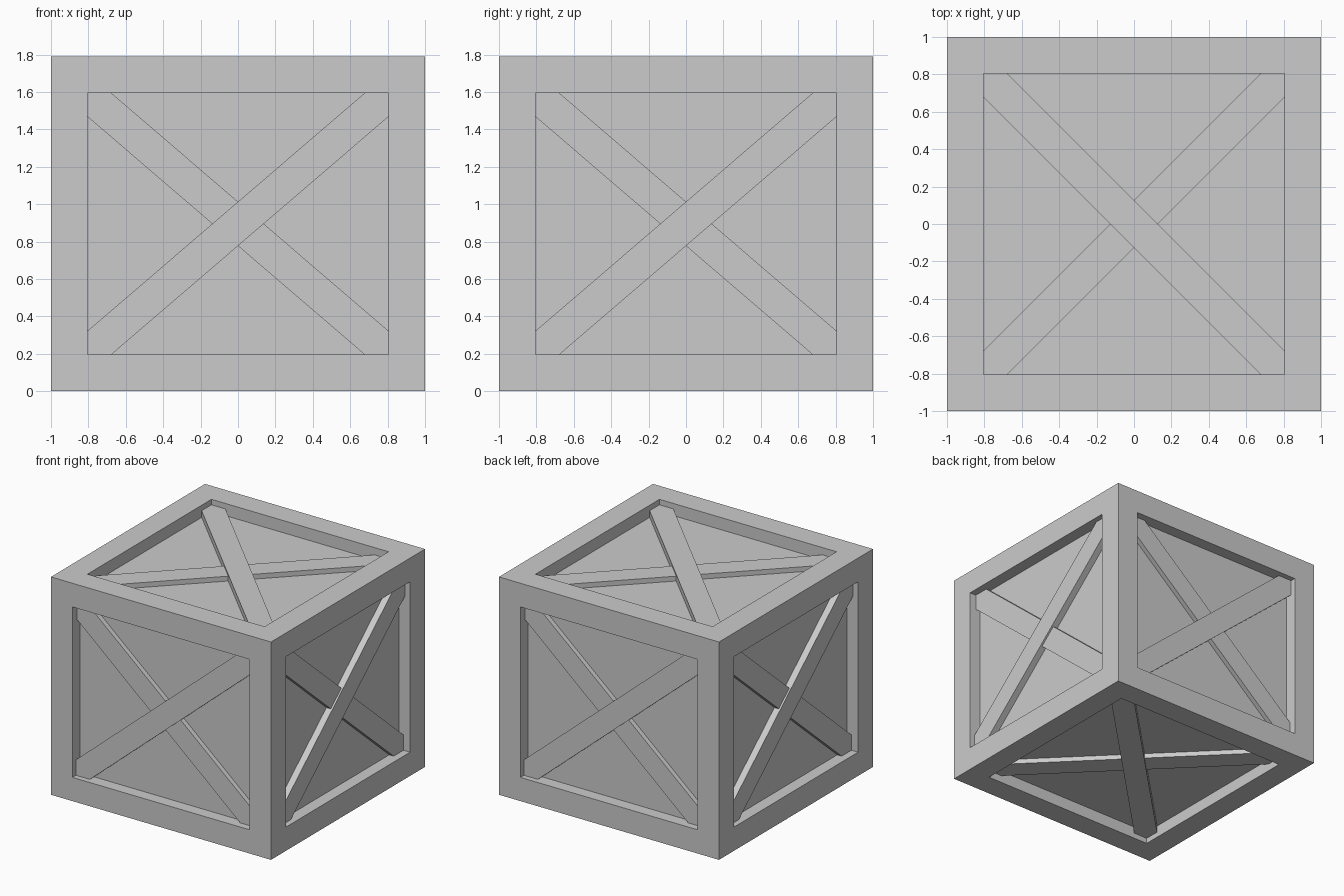
import bpy, bmesh
from mathutils import Matrix, Vector

cube = bpy.data.objects.get("Cube")
if cube:
    bpy.data.objects.remove(cube)

SIZE = Vector((2.0, 2.0, 1.79))
CENTRE = Vector((0, 0, SIZE.z / 2))
BORDER = 0.195      # frame width
RECESS = 0.1        # panel depth below the frame
UPPER, LOWER = 0.045, 0.06   # brace depths below the frame
TRIM = 0.127        # length of the trimmed brace ends along the frame

grey = bpy.data.materials.new("crate_grey")
grey.use_nodes = True
GREY = (0.6, 0.6, 0.6, 1)
grey.diffuse_color = GREY
grey.node_tree.nodes["Principled BSDF"].inputs["Base Color"].default_value = GREY


def finish(name, bm):
    bmesh.ops.recalc_face_normals(bm, faces=bm.faces)
    mesh = bpy.data.meshes.new(name)
    bm.to_mesh(mesh)
    bm.free()
    mesh.materials.append(grey)
    bpy.context.collection.objects.link(bpy.data.objects.new(name, mesh))


# Box with a framed, sunken panel on every side
bm = bmesh.new()
bmesh.ops.create_cube(bm, size=1, matrix=Matrix.Translation(CENTRE) @ Matrix.Diagonal((*SIZE, 1)))
bm.normal_update()
for face in list(bm.faces):
    inward = -face.normal * RECESS
    bmesh.ops.inset_region(bm, faces=[face], thickness=BORDER,
                           use_boundary=True, use_even_offset=True)
    panel = bmesh.ops.extrude_discrete_faces(bm, faces=[face])["faces"][0]
    bmesh.ops.translate(bm, verts=panel.verts, vec=inward)
finish("crate_frame", bm)


def brace(name, right, up, out, lean, depth):
    """Diagonal plank trimmed to fit the opening; lean is 1 for / and -1 for the other way."""
    full = [abs(SIZE.dot(axis)) / 2 for axis in (right, up, out)]
    w, h = full[0] - BORDER, full[1] - BORDER
    half = [(w, h), (w - TRIM, h), (-w, -h + TRIM)]
    outline = half + [(-x, -y) for x, y in half]
    bm = bmesh.new()
    base = full[2] - RECESS
    verts = [bm.verts.new(CENTRE + right * x * lean + up * y + out * base) for x, y in outline]
    face = bm.faces.new(verts)
    top = bmesh.ops.extrude_face_region(bm, geom=[face])["geom"]
    moved = [v for v in top if isinstance(v, bmesh.types.BMVert)]
    bmesh.ops.translate(bm, verts=moved, vec=out * (RECESS - depth))
    finish(name, bm)


# Crossed braces: side name, outward direction, up direction, lean of the upper plank
X, Y, Z = Vector((1, 0, 0)), Vector((0, 1, 0)), Vector((0, 0, 1))
for side, out, up, lean in (("front", -Y, Z, 1), ("back", Y, Z, 1), ("left", X, Z, 1),
                            ("right", -X, Z, 1), ("top", Z, Y, -1), ("bottom", -Z, -Y, -1)):
    right = up.cross(out)
    brace(side + "_upper_brace", right, up, out, lean, UPPER)
    brace(side + "_lower_brace", right, up, out, -lean, LOWER)
